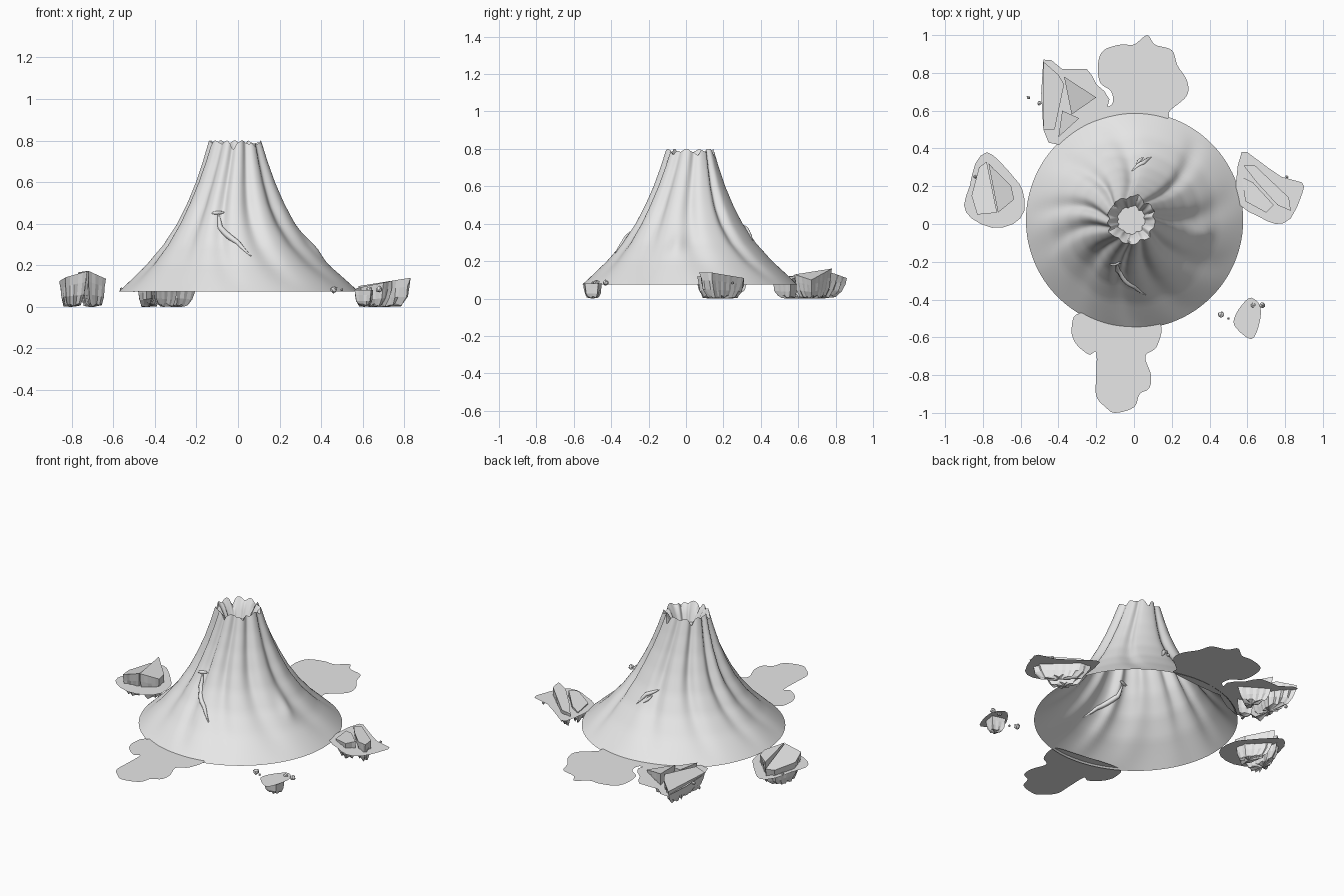
import bpy, bmesh, math, random
from mathutils import Vector

random.seed(4)
cube = bpy.data.objects.get("Cube")
if cube:
    bpy.data.objects.remove(cube)

stone = bpy.data.materials.new("pale_stone")
stone.use_nodes = True
stone.diffuse_color = (0.8, 0.8, 0.8, 1)
stone.node_tree.nodes["Principled BSDF"].inputs["Base Color"].default_value = (0.8, 0.8, 0.8, 1)

BASE, TOP, SHEET = 0.075, 0.8, 0.084
PROFILE = [(0.075, 0.575), (0.2, 0.435), (0.3, 0.345), (0.4, 0.28),
           (0.5, 0.23), (0.6, 0.187), (0.7, 0.152), (0.8, 0.122)]
GROOVES = [(8, 9), (48, 6), (100, 8), (138, 7), (172, 6),
           (196, 7), (232, 9), (262, 6), (293, 8), (328, 9)]
NOTCHES = [20, 75, 140, 205, 265, 318]


def finish(bm, name, smooth=None):
    """Turn a bmesh into a finished object."""
    mesh = bpy.data.meshes.new(name)
    bm.to_mesh(mesh)
    bm.free()
    mesh.materials.append(stone)
    obj = bpy.data.objects.new(name, mesh)
    bpy.context.collection.objects.link(obj)
    if smooth:
        bpy.ops.object.select_all(action='DESELECT')
        obj.select_set(True)
        bpy.context.view_layer.objects.active = obj
        bpy.ops.object.shade_smooth_by_angle(angle=math.radians(smooth))
    return obj


def bell(angle, centre, width):
    d = (angle - centre + 180) % 360 - 180
    return math.exp(-(d / width) ** 2)


def profile_radius(z):
    for (z0, r0), (z1, r1) in zip(PROFILE, PROFILE[1:]):
        if z <= z1:
            return r0 + (r1 - r0) * (z - z0) / (z1 - z0)
    return PROFILE[-1][1]


def cone_point(angle, z, lift=0):
    """Point on the folded mountain side."""
    t = min(1, (z - BASE) / (TOP - BASE))
    swirl = angle + 14 * math.sin(t * 3) - 6
    depth = 0.13 * min(1, t * 1.8)
    fold = sum(bell(swirl, a, w) for a, w in GROOVES)
    r = profile_radius(z) * (1 + 0.035 * min(1, t * 3) - depth * fold)
    r += 0.02 * bell(angle, -10, 6) * math.exp(-((z - 0.29) / 0.05) ** 2) + lift
    a = math.radians(angle)
    return Vector((r * math.cos(a) - 0.018 * t + 0.003, r * math.sin(a) + 0.02, z))


def rim_drop(angle):
    notch = max(bell(angle, a, 6) for a in NOTCHES)
    return 0.03 * notch + 0.008 * (1 + math.sin(math.radians(angle * 11)))


# Mountain side, rim and crater in one surface, open underneath
SEGMENTS, LEVELS = 180, 36
bm = bmesh.new()
rings = []
for level in range(LEVELS + 1):
    t = level / LEVELS
    ring = []
    for i in range(SEGMENTS):
        angle = i * 360 / SEGMENTS
        z = BASE + (TOP - rim_drop(angle) * t ** 12 - BASE) * t
        ring.append(bm.verts.new(cone_point(angle, z)))
    rings.append(ring)
centre = Vector((-0.015, 0.02, 0))
for shrink, z in ((0.86, 0.77), (0.7, 0.73), (0.58, 0.69)):
    ring = []
    for i, v in enumerate(rings[LEVELS]):
        p = centre + (v.co - centre) * shrink
        p.z = min(z, v.co.z - 0.01)
        ring.append(bm.verts.new(p))
    rings.append(ring)
for low, high in zip(rings, rings[1:]):
    for i in range(SEGMENTS):
        j = (i + 1) % SEGMENTS
        bm.faces.new((low[i], low[j], high[j], high[i]))
bm.faces.new(rings[-1])
finish(bm, "mountain", 50)


# Raised cracks that follow the slope
def crack(name, path, width):
    curve = bpy.data.curves.new(name, 'CURVE')
    curve.dimensions = '3D'
    curve.bevel_depth = width
    curve.bevel_resolution = 2
    spline = curve.splines.new('POLY')
    points = []
    for (a0, z0), (a1, z1) in zip(path, path[1:]):
        points += [cone_point(a0 + (a1 - a0) * k / 6, z0 + (z1 - z0) * k / 6) for k in range(6)]
    spline.points.add(len(points) - 1)
    for i, (slot, p) in enumerate(zip(spline.points, points)):
        slot.co = (*p, 1)
        slot.radius = 0.2 + math.sin(math.pi * i / (len(points) - 1))
    curve.materials.append(stone)
    obj = bpy.data.objects.new(name, curve)
    bpy.context.collection.objects.link(obj)
    bpy.ops.object.select_all(action='DESELECT')
    obj.select_set(True)
    bpy.context.view_layer.objects.active = obj
    bpy.ops.object.convert(target='MESH')


crack("front_crack", [(-111, 0.45), (-107, 0.38), (-90, 0.31), (-79, 0.23)], 0.012)
crack("front_crack_branch", [(-118, 0.45), (-102, 0.455)], 0.008)
crack("back_crack", [(92, 0.4), (80, 0.37), (73, 0.3)], 0.01)
crack("back_crack_branch", [(87, 0.37), (80, 0.32)], 0.008)


# Flat pools and ground patches
def sheet(name, outline, steps=5):
    bm = bmesh.new()
    pts = [Vector((x, y, SHEET)) for x, y in outline]
    n = len(pts)
    verts = []
    for i in range(n):
        a, b, c, d = (pts[(i + k) % n] for k in (-1, 0, 1, 2))
        for s in range(steps):
            t = s / steps
            verts.append(bm.verts.new(b + ((c - a) * t + (2 * a - 5 * b + 4 * c - d) * t ** 2
                                           + (3 * b - a - 3 * c + d) * t ** 3) / 2))
    face = bm.faces.new(verts)
    face.normal_update()
    if face.normal.z < 0:
        face.normal_flip()
    bmesh.ops.triangulate(bm, faces=[face])
    finish(bm, name)


sheet("back_pool", [(-.18, .75), (-.19, .85), (-.16, .92), (-.07, .95), (0, .95), (.07, 1),
                    (.11, .95), (.2, .92), (.23, .84), (.28, .76), (.28, .68), (.19, .6),
                    (.15, .55), (-.2, .53), (-.22, .6), (-.12, .63), (-.12, .7)])
sheet("front_pool", [(-.28, -.47), (-.33, -.55), (-.31, -.63), (-.24, -.69), (-.2, -.68),
                     (-.2, -.8), (-.2, -.91), (-.15, -.97), (-.1, -1), (0, -.97), (.03, -.9),
                     (.08, -.87), (.09, -.8), (.06, -.7), (.12, -.65), (.14, -.53), (0, -.5)])
sheet("left_patch", [(.56, .1), (.54, .22), (.57, .38), (.64, .35), (.78, .25), (.89, .22),
                     (.89, .16), (.83, .03), (.75, 0), (.66, .04)], 2)
sheet("right_patch", [(-.78, .38), (-.71, .33), (-.63, .24), (-.59, .18), (-.58, .07),
                      (-.64, 0), (-.75, -.02), (-.86, .03), (-.9, .1), (-.87, .2), (-.84, .32)], 2)
sheet("back_patch", [(-.48, .87), (-.38, .82), (-.25, .82), (-.2, .74), (-.13, .66),
                     (-.2, .52), (-.4, .42), (-.48, .5)], 2)
sheet("small_patch", [(.62, -.39), (.67, -.44), (.66, -.54), (.62, -.61), (.54, -.55),
                      (.53, -.5), (.57, -.43)], 3)


# Broken slabs: ribbed sides, flat tilted top, faceted underside
def slab(name, outline, high_x, z_left, z_right, z_low=0.0):
    bm = bmesh.new()
    pts = [Vector((x, y, 0)) for x, y in outline]
    mid = sum(pts, Vector()) / len(pts)
    xs = [p.x for p in pts]
    loop = []
    for a, b in zip(pts, pts[1:] + pts[:1]):
        steps = max(2, round((b - a).length / 0.022))
        loop += [a.lerp(b, k / steps) for k in range(steps)]
    rings = []
    for h in (0, 0.35, 0.7, 1):
        ring = []
        for i, p in enumerate(loop):
            f = (p.x - min(xs)) / (max(xs) - min(xs))
            top = z_left + (z_right - z_left) * f + high_x * (p.y - mid.y)
            bulge = 0.72 + 0.28 * min(1, h * 2) - (0.06 * (i % 2) + random.uniform(0, 0.07)) * (h < 1)
            q = mid + (p - mid) * bulge
            q.z = z_low + (top - z_low) * h + (random.uniform(0, 0.02) if h == 0 else 0)
            ring.append(bm.verts.new(q))
        rings.append(ring)
    n = len(loop)
    for low, high in zip(rings, rings[1:]):
        for i in range(n):
            j = (i + 1) % n
            bm.faces.new((low[i], low[j], high[j], high[i]))
    bm.faces.new(rings[-1])
    tip = bm.verts.new((mid.x, mid.y, z_low))
    for i in range(n):
        bm.faces.new((rings[0][(i + 1) % n], rings[0][i], tip))
    bmesh.ops.recalc_face_normals(bm, faces=bm.faces)
    finish(bm, name)


slab("left_rock_outer", [(.58, .31), (.64, .31), (.82, .14), (.83, .07), (.76, .1), (.65, .22)], 0, .1, .14)
slab("left_rock_inner", [(.57, .25), (.63, .22), (.74, .1), (.7, .06), (.59, .12)], 0, .09, .125)
slab("right_rock_outer", [(-.82, .3), (-.78, .33), (-.725, .06), (-.83, .05), (-.86, .15)], -.1, .12, .16)
slab("right_rock_inner", [(-.77, .32), (-.65, .2), (-.635, .13), (-.72, .06)], -.1, .18, .13)
slab("back_rock_long", [(-.48, .86), (-.4, .79), (-.37, .74), (-.42, .5), (-.48, .5)], .05, .1, .14)
slab("back_rock_corner", [(-.37, .78), (-.2, .67), (-.33, .58)], .1, .15, .1)
slab("back_rock_tip", [(-.38, .6), (-.29, .56), (-.4, .46)], .05, .12, .1)
slab("small_rock", [(.57, -.45), (.65, -.47), (.64, -.54), (.56, -.55)], 0, .08, .08)

# Loose crumbs
for x, y, size in [(-.56, .67, .012), (-.5, .64, .014), (.46, -.48, .02), (.63, -.43, .016),
                   (.68, -.43, .018), (.5, -.5, .008), (-.84, .25, .012), (.81, .25, .01)]:
    bm = bmesh.new()
    bmesh.ops.create_icosphere(bm, subdivisions=1, radius=size)
    for v in bm.verts:
        v.co = v.co * random.uniform(0.7, 1.1) + Vector((x, y, SHEET))
    finish(bm, "crumb")
